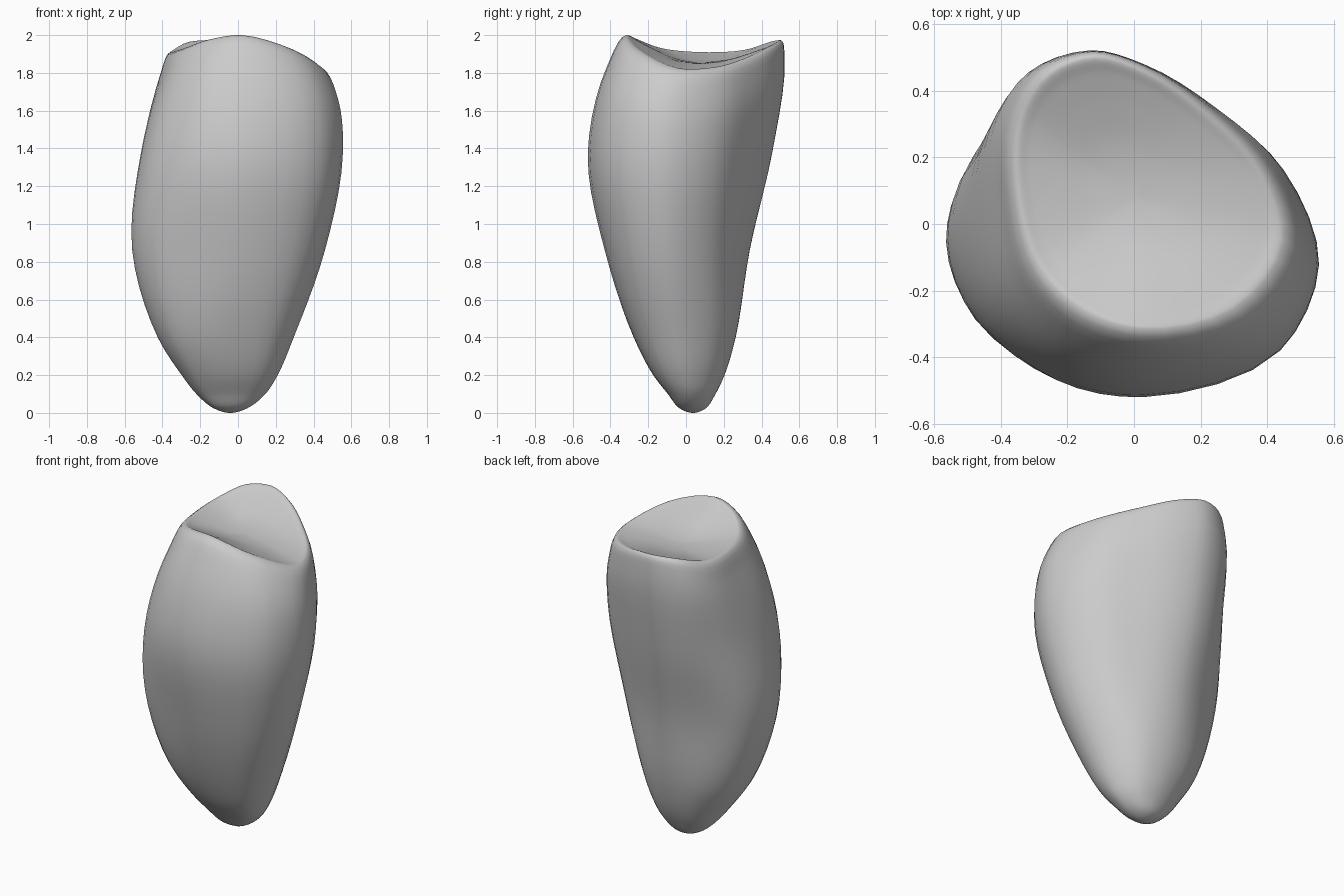
import bpy, bmesh
from mathutils import Vector

if "Cube" in bpy.data.objects:
    bpy.data.objects.remove(bpy.data.objects["Cube"])

AROUND, UP = 4, 5          # subdivisions between control points

# Cross-sections, twelve points each, counter-clockwise from the right
low = [(.295, -.055), (.235, .12), (.13, .215), (0, .257), (-.12, .26), (-.27, .215),
       (-.39, .10), (-.425, -.04), (-.37, -.18), (-.23, -.255), (-.02, -.275), (.215, -.212)]
middle = [(.46, -.11), (.355, .13), (.19, .25), (.01, .325), (-.13, .335), (-.32, .27),
          (-.50, .14), (-.56, -.06), (-.475, -.265), (-.25, -.385), (.02, -.43), (.355, -.325)]
bulge = [(.555, -.12), (.45, .15), (.24, .315), (.03, .425), (-.13, .455), (-.31, .40),
         (-.46, .24), (-.515, -.01), (-.445, -.29), (-.23, -.47), (.03, -.52), (.44, -.38)]
shoulder = [(.53, -.12, 1.66), (.435, .165, 1.68), (.24, .35, 1.75), (.03, .48, 1.83),
            (-.13, .522, 1.87), (-.305, .46, 1.84), (-.40, .31, 1.79), (-.41, .06, 1.77),
            (-.355, -.20, 1.77), (-.19, -.365, 1.82), (.02, -.42, 1.83), (.39, -.335, 1.75)]
rim = [(.45, -.05, 1.82), (.39, .15, 1.825), (.22, .33, 1.88), (.03, .46, 1.945),
       (-.12, .505, 1.972), (-.255, .455, 1.965), (-.345, .31, 1.92), (-.345, .06, 1.91),
       (-.285, -.13, 1.93), (-.15, -.26, 1.977), (.02, -.315, 2.0), (.30, -.255, 1.92)]
TIP, BASIN = Vector((-.04, .04, 0)), Vector((0, .08, 1.855))


def flat(ring, z):
    return [Vector((x, y, z)) for x, y in ring]


def fit(ring, z, x0, x1, y0, y1):
    """Stretch a cross-section into the given extents."""
    xs, ys = [p[0] for p in ring], [p[1] for p in ring]
    sx, sy = (x1 - x0) / (max(xs) - min(xs)), (y1 - y0) / (max(ys) - min(ys))
    return [Vector((x0 + (x - min(xs)) * sx, y0 + (y - min(ys)) * sy, z)) for x, y in ring]


def spline(a, b, c, d, t):
    """Chord-length Catmull-Rom point between b and c."""
    k1, k2, k3 = [max((q - p).length, 1e-4) ** .75 for p, q in ((a, b), (b, c), (c, d))]
    m1 = k2 * ((b - a) / k1 - (c - a) / (k1 + k2) + (c - b) / k2)
    m2 = k2 * ((c - b) / k2 - (d - b) / (k2 + k3) + (d - c) / k3)
    return ((2*t**3 - 3*t*t + 1) * b + (t**3 - 2*t*t + t) * m1
            + (3*t*t - 2*t**3) * c + (t**3 - t*t) * m2)


def closed(ring):
    n = len(ring)
    return [spline(ring[i - 1], ring[i], ring[(i + 1) % n], ring[(i + 2) % n], j / AROUND)
            for i in range(n) for j in range(AROUND)]


def inward(ring, f, drop):
    """Shrink the rim towards the middle of the basin."""
    return [Vector((*p.lerp(BASIN, f).xy, p.z + (BASIN.z - p.z) * drop)) for p in ring]


crest = [Vector(p) for p in rim]
rings = [fit(low, .025, -.13, .05, -.035, .105), fit(low, .1, -.22, .145, -.095, .155),
         fit(low, .2, -.298, .21, -.172, .202), flat(low, .4), flat(middle, .86),
         flat(bulge, 1.37), [Vector(p) for p in shoulder], crest,
         inward(crest, .12, .17), inward(crest, .35, .5), inward(crest, .65, .85)]
rings = [closed(r) for r in rings]
count = len(rings[0])

# Columns run from the root tip over the rim into the basin
columns = []
for i in range(count):
    opposite = (i + count // 2) % count
    col = [rings[0][opposite], TIP] + [r[i] for r in rings] + [BASIN, rings[-1][opposite]]
    columns.append([spline(*col[k - 1:k + 3], j / UP)
                    for k in range(1, len(col) - 2) for j in range(UP)][1:])

bm = bmesh.new()
grid = [[bm.verts.new(p) for p in col] for col in columns]
tip, basin = bm.verts.new(TIP), bm.verts.new(BASIN)
for i in range(count):
    a, b = grid[i], grid[(i + 1) % count]
    bm.faces.new((tip, b[0], a[0]))
    bm.faces.new((a[-1], b[-1], basin))
    for j in range(len(a) - 1):
        bm.faces.new((a[j], b[j], b[j + 1], a[j + 1]))
for f in bm.faces:
    f.smooth = True
bmesh.ops.recalc_face_normals(bm, faces=bm.faces)

mesh = bpy.data.meshes.new("tooth_body")
bm.to_mesh(mesh)
bm.free()
body = bpy.data.objects.new("tooth_body", mesh)
bpy.context.collection.objects.link(body)
grey = bpy.data.materials.new("light_grey")
grey.diffuse_color = (.6, .6, .6, 1)
grey.use_nodes = True
grey.node_tree.nodes["Principled BSDF"].inputs["Base Color"].default_value = grey.diffuse_color
mesh.materials.append(grey)
